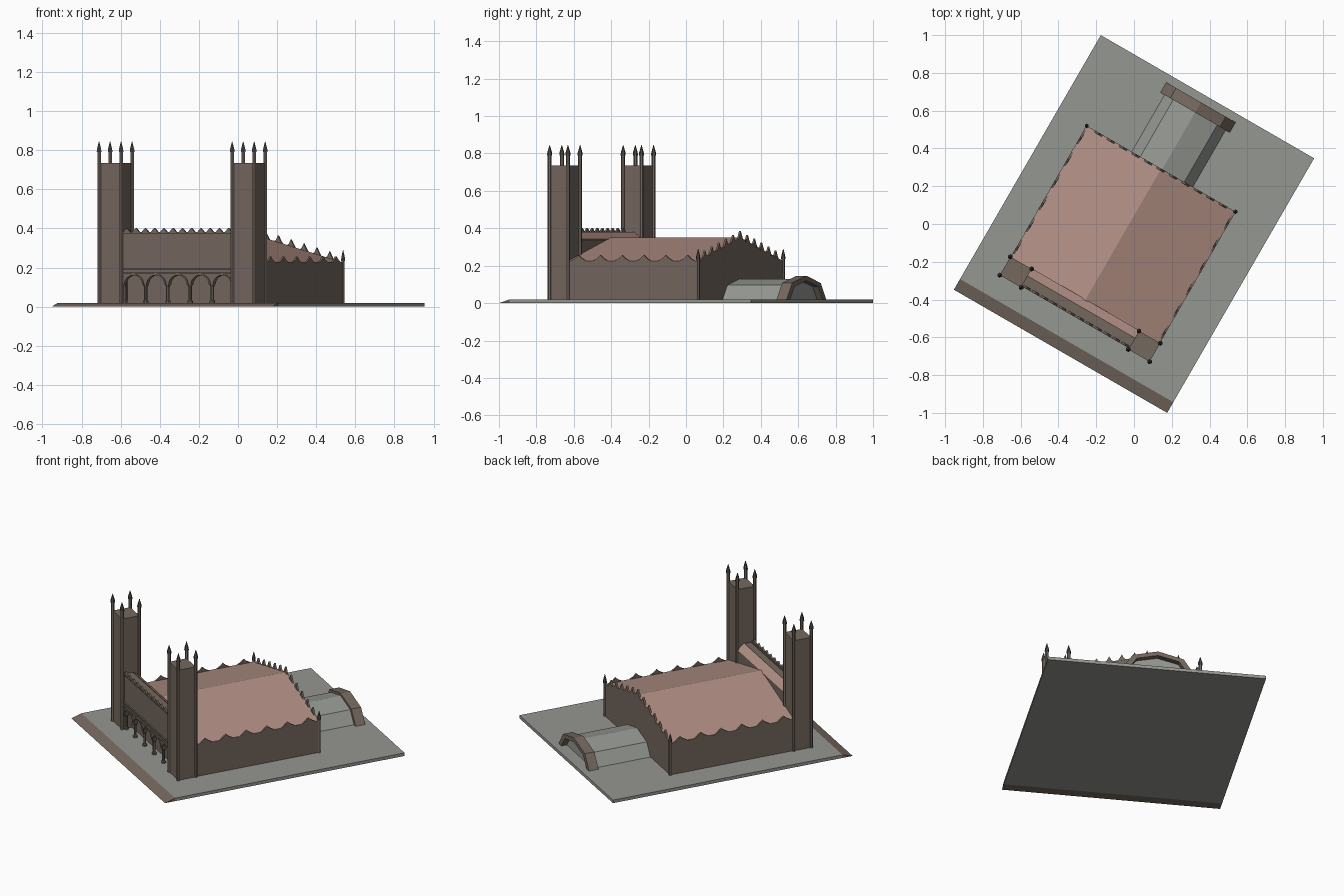
import bpy, bmesh, math

if "Cube" in bpy.data.objects:
    bpy.data.objects.remove(bpy.data.objects["Cube"])

ANGLE = -math.pi / 6          # whole building is turned 30 degrees
C = -0.022                    # centre line of the building


def material(name, rgb):
    m = bpy.data.materials.new(name)
    m.diffuse_color = (*rgb, 1)
    m.use_nodes = True
    m.node_tree.nodes["Principled BSDF"].inputs["Base Color"].default_value = m.diffuse_color
    return m


STONE = material("brown stone", (0.175, 0.138, 0.113))
ROOF = material("pink roof", (0.43, 0.27, 0.225))
PAVING = material("grey paving", (0.30, 0.31, 0.285))
DARK = material("dark finial", (0.075, 0.07, 0.06))


def finish(name, bm, mat):
    bmesh.ops.recalc_face_normals(bm, faces=bm.faces)
    me = bpy.data.meshes.new(name)
    bm.to_mesh(me)
    bm.free()
    me.materials.append(mat)
    ob = bpy.data.objects.new(name, me)
    ob.rotation_euler.z = ANGLE
    bpy.context.collection.objects.link(ob)
    return ob


def add_prism(bm, profile, a, b, axis="y"):
    """Extrude a (horizontal, z) profile from a to b along the x or y axis."""
    def p(h, z, d):
        return (h, d, z) if axis == "y" else (d, h, z)
    lo = [bm.verts.new(p(h, z, a)) for h, z in profile]
    hi = [bm.verts.new(p(h, z, b)) for h, z in profile]
    n = len(profile)
    bm.faces.new(lo)
    bm.faces.new(hi[::-1])
    for i in range(n):
        j = (i + 1) % n
        bm.faces.new((lo[i], hi[i], hi[j], lo[j]))


def prism(name, profile, a, b, mat, axis="y"):
    bm = bmesh.new()
    add_prism(bm, profile, a, b, axis)
    return finish(name, bm, mat)


def box(name, x0, x1, y0, y1, z0, z1, mat):
    return prism(name, [(x0, z0), (x1, z0), (x1, z1), (x0, z1)], y0, y1, mat)


def lathe(name, x, y, rings, mat, sides=6):
    """Stack of (radius, z) rings."""
    bm = bmesh.new()
    loops = []
    for r, z in rings:
        loops.append([bm.verts.new((x + r * math.cos(2 * math.pi * k / sides),
                                    y + r * math.sin(2 * math.pi * k / sides), z))
                      for k in range(sides)])
    bm.faces.new(loops[0])
    bm.faces.new(loops[-1])
    for lo, hi in zip(loops, loops[1:]):
        for k in range(sides):
            j = (k + 1) % sides
            bm.faces.new((lo[k], lo[j], hi[j], hi[k]))
    return finish(name, bm, mat)


def arc(cx, cz, rx, rz, n):
    return [(cx - rx * math.cos(math.pi * k / n), cz + rz * math.sin(math.pi * k / n))
            for k in range(n + 1)]


def pinnacle(name, x, y, z_top, r):
    lathe(name + "_shaft", x, y, [(r, 0.01), (r, z_top - 0.055)], STONE)
    lathe(name + "_cap", x, y, [(r * 1.3, z_top - 0.055), (r * 1.2, z_top - 0.04),
                                (0.001, z_top)], DARK)


# paved base with a ramp along the front
box("paved_base", -0.652, 0.652, -0.713, 0.778, 0, 0.02, PAVING)
prism("front_ramp", [(-0.778, 0), (-0.713, 0), (-0.713, 0.02)], -0.652, 0.652, STONE, "x")

# main hall and gable roof
HALF, Y0, Y1, EAVE, RIDGE = 0.455, -0.48, 0.325, 0.225, 0.35
prism("hall_walls", [(C - HALF, 0.01), (C + HALF, 0.01), (C + HALF, EAVE),
                     (C, RIDGE - 0.002), (C - HALF, EAVE)], Y0, Y1, STONE)
prism("hall_roof", [(C - HALF, EAVE - 0.002), (C, RIDGE - 0.004), (C + HALF, EAVE - 0.002),
                    (C + HALF, EAVE + 0.001), (C, RIDGE), (C - HALF, EAVE + 0.001)],
      Y0 + 0.001, Y1 - 0.001, ROOF)

# pointed cresting along both eaves
for s, side in ((-1, "left"), (1, "right")):
    bm = bmesh.new()
    n = 6
    pitch = (Y1 - Y0) / n
    for i in range(n):
        y = Y0 + pitch * (i + 0.5)
        prof = [(-0.055, -0.004), (0.055, -0.004), (0.02, 0.014), (0, 0.032), (-0.02, 0.014)]
        add_prism(bm, [(y + h, EAVE + z) for h, z in prof],
                  C + s * (HALF - 0.01), C + s * (HALF + 0.001), "x")
    finish(side + "_eave_cresting", bm, STONE)
    pinnacle(side + "_back_pinnacle", C + s * HALF, Y1, 0.29, 0.009)

# spikes up the back gable
bm = bmesh.new()
for i in range(-5, 6):
    x = i * HALF / 6
    def slope(q):
        return RIDGE - (RIDGE - EAVE) * abs(q) / HALF
    add_prism(bm, [(C + x - 0.028, slope(x - 0.028) - 0.006), (C + x, slope(x) - 0.006),
                   (C + x + 0.028, slope(x + 0.028) - 0.006),
                   (C + x + 0.011, slope(x) + 0.014), (C + x, slope(x) + 0.036),
                   (C + x - 0.011, slope(x) + 0.014)], Y1 - 0.01, Y1 + 0.001)
finish("gable_spikes", bm, STONE)

# twin front towers with corner pinnacles
TY0, TY1, IN, OUT, TOP = -0.59, -0.477, 0.328, 0.458, 0.735
for s, side in ((-1, "left"), (1, "right")):
    a, b = sorted((C + s * IN, C + s * OUT))
    box(side + "_tower", a, b, TY0, TY1, 0.01, TOP, STONE)
    for i, x in enumerate((a, b)):
        for j, y in enumerate((TY0, TY1)):
            pinnacle(f"{side}_tower_pinnacle_{i}{j}", x, y, 0.845, 0.0105)

# front gallery between the towers: upper wall, sloping back roof, recessed wall
L, R, F = C - IN, C + IN, -0.575
prism("gallery_upper_wall", [(F, 0.19), (Y0 + 0.003, 0.19), (Y0 + 0.003, 0.338),
                             (-0.52, 0.375), (F, 0.375)], L, R, STONE, "x")
prism("gallery_roof", [(-0.52, 0.375), (Y0 + 0.006, 0.339), (Y0 + 0.006, 0.343),
                       (-0.52, 0.379)], L, R, ROOF, "x")
box("gallery_back_wall", L, R, -0.525, Y0 + 0.003, 0.01, 0.2, STONE)
for i, (z0, z1) in enumerate(((0.168, 0.174), (0.19, 0.198), (0.374, 0.381))):
    box(f"moulding_{i}", L, R, F - 0.008, F + 0.01, z0, z1, STONE)

# arcade of five arches on columns
N, SPRING, RAD = 5, 0.113, 0.053
step = (R - L) / N
prof = [(L, 0.195), (L, SPRING)]
for i in range(N):
    cx = L + step * (i + 0.5)
    prof += arc(cx, SPRING, RAD, 0.048, 10)
    ring = arc(cx, SPRING, RAD + 0.008, 0.054, 10) + arc(cx, SPRING, RAD, 0.048, 10)[::-1]
    prism(f"arch_moulding_{i}", ring, F - 0.005, F + 0.005, STONE)
prof += [(R, SPRING), (R, 0.195)]
prism("arcade_wall", prof, F, F + 0.022, STONE)
for i in range(N + 1):
    x = min(max(L + step * i, L + 0.008), R - 0.008)
    lathe(f"arcade_column_{i}", x, F + 0.01,
          [(0.014, 0.015), (0.014, 0.03), (0.009, 0.034), (0.009, 0.1), (0.015, SPRING)],
          STONE, 8)

# cresting on the gallery
bm = bmesh.new()
for i in range(12):
    x = L + (R - L) * (i + 0.5) / 12
    add_prism(bm, [(x - 0.022, 0.379), (x + 0.022, 0.379), (x + 0.012, 0.391),
                   (x, 0.402), (x - 0.012, 0.391)], F - 0.007, F + 0.004)
finish("gallery_cresting", bm, STONE)

# barrel-roofed passage at the back with a stone end arch
prism("passage_vault", arc(-0.015, 0.015, 0.19, 0.115, 4), Y1 - 0.01, 0.70, PAVING)
prism("passage_end_arch", arc(-0.015, 0.015, 0.215, 0.131, 4)
      + arc(-0.015, 0.015, 0.178, 0.104, 4)[::-1], 0.673, 0.735, STONE)
